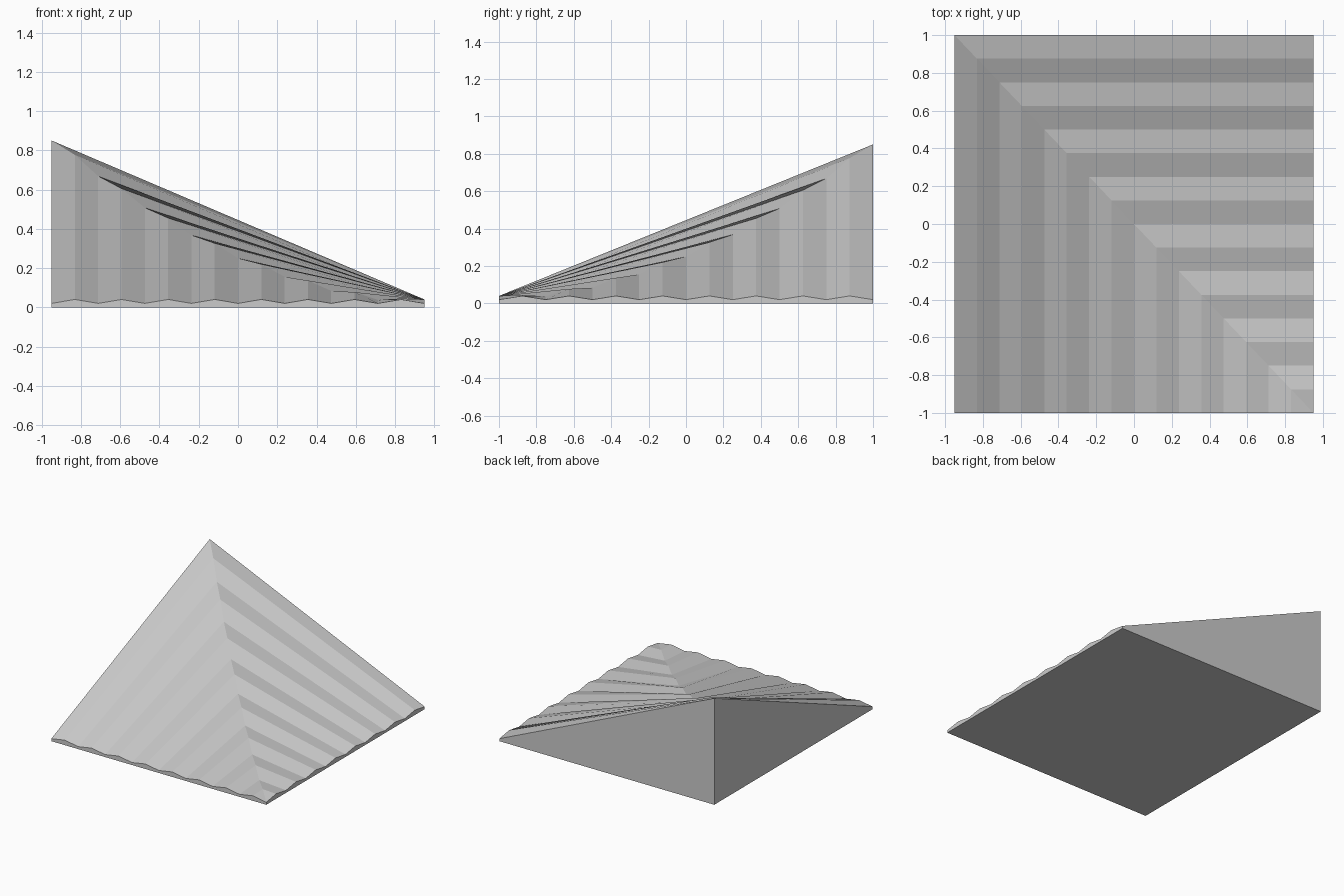
import bpy, bmesh

if "Cube" in bpy.data.objects:
    bpy.data.objects.remove(bpy.data.objects["Cube"])

N = 16                      # strips per side (8 ribs)
HX, HY = 0.95, 1.0          # half sizes
EAVE, RIB, RISE, POWER = 0.02, 0.02, 0.83, 1.85

bm = bmesh.new()


def vert(x, y, z):
    return bm.verts.new((x, y, z))


# Rows of points from the low front-right corner to the tall back-left corner
low = vert(HX, -HY, EAVE)
hip, front, right = [low], [low], [low]
for i in range(1, N + 1):
    t = i / N
    x, y = HX - 2 * HX * t, -HY + 2 * HY * t
    edge = EAVE + RIB * (i % 2)
    hip.append(vert(x, y, edge + RISE * t ** POWER))
    front.append(vert(x, -HY, edge))
    right.append(vert(HX, y, edge))

# Folded roof strips on both sides of the hip
for i in range(N):
    for side in (front, right):
        ring = [side[i], side[i + 1], hip[i + 1], hip[i]]
        bm.faces.new(ring[1:] if i == 0 else ring)

# Floor corners
f_fr = vert(HX, -HY, 0)
f_fl = vert(-HX, -HY, 0)
f_bl = vert(-HX, HY, 0)
f_br = vert(HX, HY, 0)

# Floor, zigzag-topped front and right walls, tall left and back walls
bm.faces.new([f_fr, f_fl, f_bl, f_br])
bm.faces.new([f_fl, f_fr] + front)
bm.faces.new([f_br, f_fr] + right)
bm.faces.new([f_fl, front[N], hip[N], f_bl])
bm.faces.new([f_br, right[N], hip[N], f_bl])

bmesh.ops.recalc_face_normals(bm, faces=bm.faces)
mesh = bpy.data.meshes.new("ribbed_corner_roof")
bm.to_mesh(mesh)
bm.free()
bpy.context.collection.objects.link(bpy.data.objects.new("ribbed_corner_roof", mesh))
